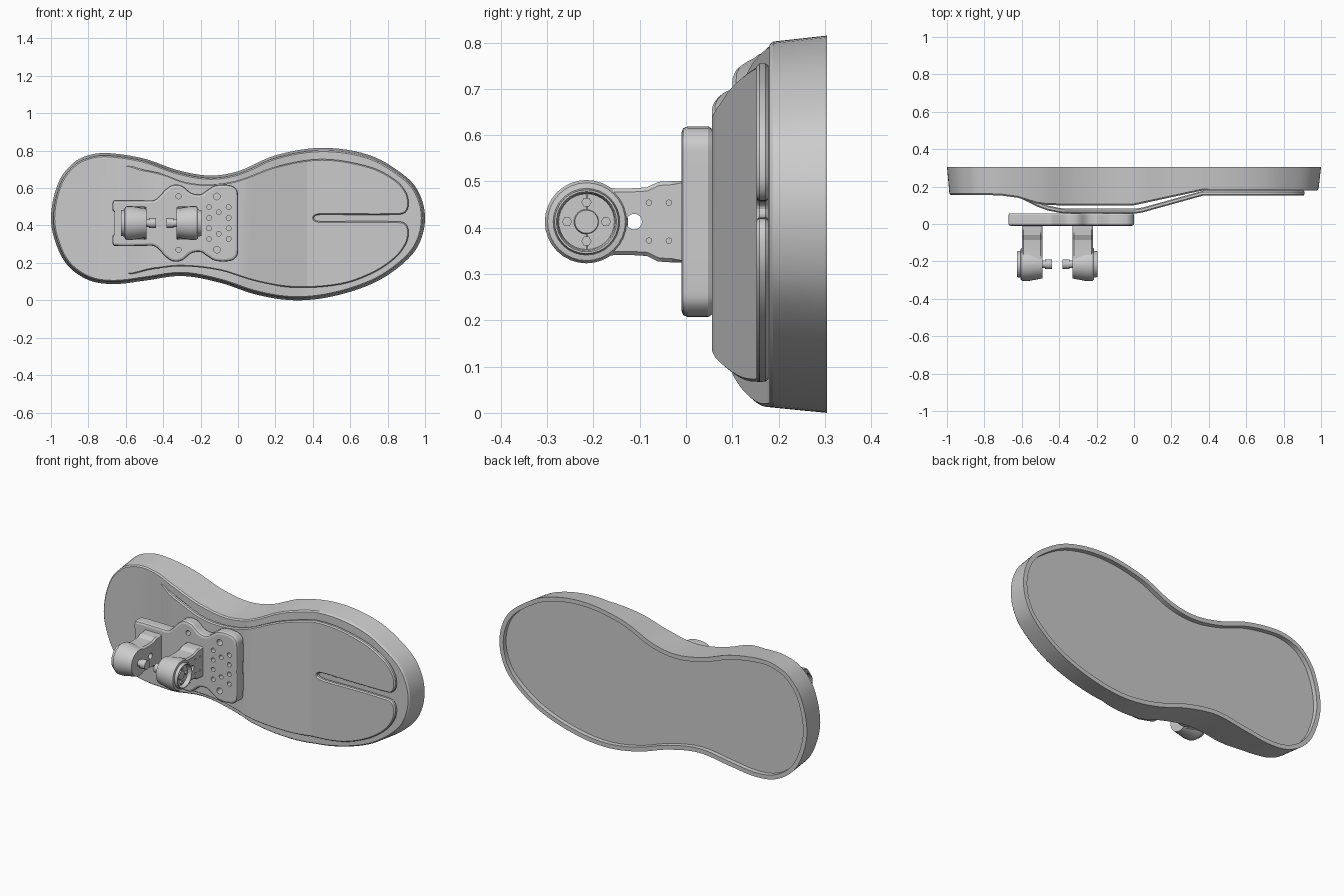
import bpy, bmesh, math
from mathutils import Vector, Matrix
from mathutils.geometry import interpolate_bezier

if "Cube" in bpy.data.objects:
    bpy.data.objects.remove(bpy.data.objects["Cube"])

AXIS_Z = 0.413      # height of the bracket's line of symmetry
MID_X = -0.41       # mirror plane between the two arms


def shade(obj, angle):
    bpy.ops.object.select_all(action='DESELECT')
    obj.select_set(True)
    bpy.context.view_layer.objects.active = obj
    bpy.ops.object.shade_smooth_by_angle(angle=math.radians(angle))


def make_object(name, bm, x=0.0, angle=15):
    bmesh.ops.recalc_face_normals(bm, faces=bm.faces)
    mesh = bpy.data.meshes.new(name)
    bm.to_mesh(mesh)
    bm.free()
    obj = bpy.data.objects.new(name, mesh)
    obj.location.x = x
    bpy.context.collection.objects.link(obj)
    shade(obj, angle)
    return obj


def smooth_loop(points, steps):
    """Closed smooth curve through the points."""
    pts = [Vector(p) for p in points]
    n = len(pts)
    tangent = [(pts[(i + 1) % n] - pts[i - 1]).normalized() for i in range(n)]
    loop = []
    for i in range(n):
        j = (i + 1) % n
        a, b = pts[i], pts[j]
        h = (b - a).length / 3
        loop += [p.to_2d() for p in interpolate_bezier(
            a.to_3d(), (a + tangent[i] * h).to_3d(),
            (b - tangent[j] * h).to_3d(), b.to_3d(), steps + 1)[:-1]]
    return loop


def inset(loop, d):
    """Move a closed loop inwards by d."""
    n = len(loop)
    area = sum(loop[i - 1].cross(loop[i]) for i in range(n))
    side = d if area > 0 else -d
    out = []
    for i in range(n):
        t = (loop[(i + 1) % n] - loop[i - 1]).normalized()
        out.append(loop[i] + Vector((-t.y, t.x)) * side)
    return out


def height(table, x):
    """Piecewise linear profile."""
    if x <= table[0][0]:
        return table[0][1]
    for (x0, y0), (x1, y1) in zip(table, table[1:]):
        if x <= x1:
            return y0 + (y1 - y0) * (x - x0) / (x1 - x0)
    return table[-1][1]


def layered(loop, rings, profile=(), bend_below=9.0):
    """Stack inset copies of a loop along y, cap both ends, bend along x."""
    bm = bmesh.new()
    rows = [[bm.verts.new((p.x, y, p.y)) for p in inset(loop, d)] for d, y in rings]
    n = len(loop)
    for a, b in zip(rows, rows[1:]):
        for i in range(n):
            j = (i + 1) % n
            bm.faces.new((a[i], a[j], b[j], b[i]))
    bm.faces.new(rows[0])
    bm.faces.new(rows[-1])
    for x, _ in profile:
        geom = bm.verts[:] + bm.edges[:] + bm.faces[:]
        bmesh.ops.bisect_plane(bm, geom=geom, dist=1e-5,
                               plane_co=(x, 0, 0), plane_no=(1, 0, 0))
    if profile:
        for v in bm.verts:
            if v.co.y < bend_below:
                v.co.y += height(profile, v.co.x)
    return bm


def add_rod(bm, axis, centre, radius, length, sides=12):
    turn = Matrix.Rotation(math.pi / 2, 4, 'Y' if axis == 'X' else 'X')
    bmesh.ops.create_cone(bm, cap_ends=True, segments=sides, radius1=radius,
                          radius2=radius, depth=length,
                          matrix=Matrix.Translation(centre) @ turn)


def drill(obj, cutter_bm):
    cutter = make_object("hole_cutter", cutter_bm, obj.location.x)
    cutter.hide_render = True
    mod = obj.modifiers.new("holes", 'BOOLEAN')
    mod.operation, mod.solver, mod.object = 'DIFFERENCE', 'EXACT', cutter
    bpy.context.view_layer.objects.active = obj
    bpy.ops.object.modifier_apply(modifier=mod.name)
    bpy.data.objects.remove(cutter)
    shade(obj, 35)


def mirror(obj):
    obj.modifiers.new("pair", 'MIRROR').use_axis[0] = True


# Sole: drafted wall, contoured front and a shallow tray behind
sole_outline = smooth_loop([
    (-1, .44), (-.96, .63), (-.88, .735), (-.79, .778), (-.69, .787), (-.5, .757),
    (-.32, .695), (-.15, .667), (0, .69), (.2, .775), (.45, .815), (.7, .777),
    (.88, .675), (.965, .58), (1, .44), (.965, .295), (.875, .19), (.72, .09),
    (.5, .02), (.3, 0), (.1, .03), (-.1, .095), (-.3, .13), (-.5, .105), (-.66, .087),
    (-.79, .105), (-.9, .175), (-.965, .28)], 6)
sole_front = [(-.78, -.025), (-.7, -.029), (-.62, -.04), (-.52, -.071), (-.46, -.079),
              (-.4, -.08), (0, -.08), (.37, 0)]
bm = layered(sole_outline, [(.026, .28), (.025, .305), (0, .305), (.013, .188), (.02, .18)],
             sole_front, bend_below=.22)
make_object("sole", bm)

# Spring plate with a split toe
plate_outline = smooth_loop([
    (-.64, .715), (-.5, .697), (-.4, .675), (-.28, .632), (-.15, .62), (0, .642),
    (.2, .715), (.45, .755), (.7, .715), (.84, .645), (.9, .575), (.912, .51), (.895, .47),
    (.86, .459), (.6, .457), (.43, .457), (.405, .44), (.43, .423), (.6, .423), (.86, .421),
    (.895, .41), (.912, .37), (.9, .305), (.84, .225), (.72, .145), (.55, .085), (.3, .068),
    (.1, .1), (-.1, .16), (-.3, .182), (-.45, .168), (-.64, .15), (-.65, .3), (-.65, .6)], 5)
plate_front = [(-.64, .155), (-.58, .124), (-.52, .094), (-.46, .072), (-.4, .06),
               (-.37, .056), (.01, .056), (.05, .063), (.37, .152)]
bm = layered(plate_outline, [(.006, 0), (0, .007), (0, .02), (.005, .026)], plate_front)
make_object("spring_plate", bm)

# Mounting bracket with a forked end
half = [(0, 0), (0, .15), (-.008, .18), (-.04, .202), (-.12, .202), (-.165, .177),
        (-.2, .155), (-.25, .162), (-.3, .2), (-.35, .204), (-.39, .178), (-.42, .145),
        (-.45, .123), (-.5, .122), (-.66, .122), (-.67, .112), (-.67, .068), (-.662, .06),
        (-.62, .042), (-.585, .025), (-.575, 0)]
bracket_points = [(x, AXIS_Z + z) for x, z in half]
bracket_points += [(x, AXIS_Z - z) for x, z in half[-2:0:-1]]
bm = layered(smooth_loop(bracket_points, 4),
             [(.014, -.01), (.004, -.006), (0, .004), (0, .048), (.006, .057)])
bracket = make_object("bracket", bm)
holes = bmesh.new()
for side in (-1, 1):
    spots = [(-.155, .085, .013), (-.05, .085, .013), (-.155, .028, .013),
             (-.05, .028, .013), (-.103, .058, .013), (-.113, .142, .018),
             (-.318, .143, .014)]
    for x, z, r in spots:
        add_rod(holes, 'Y', (x, -.01, AXIS_Z + side * z), r, .08)
drill(bracket, holes)

# Arms: necks standing off the bracket
neck_half = [(.01, .088), (-.03, .088), (-.06, .086), (-.085, .074), (-.12, .072),
             (-.15, .072), (-.18, .074), (-.22, .07)]
neck = [(y, AXIS_Z + z) for y, z in neck_half]
neck += [(y, AXIS_Z - z) for y, z in neck_half[::-1]]
bm = layered([Vector(p) for p in neck],
             [(.008, -.19), (0, -.182), (0, -.09), (.008, -.08)])
for v in bm.verts:
    v.co = (v.co.y, v.co.x, v.co.z)
arm = make_object("arms", bm, MID_X)
holes = bmesh.new()
add_rod(holes, 'X', (-.135, -.112, AXIS_Z), .017, .3, 16)
for y in (-.08, -.037):
    for side in (-1, 1):
        add_rod(holes, 'X', (-.19, y, AXIS_Z + side * .041), .006, .03, 8)
drill(arm, holes)
mirror(arm)

# Pivot housings with a recessed outer face and a stub axle
housing = [(.02, 0), (.02, .025), (.028, .027), (.028, .06), (.008, .062), (0, .065),
           (0, .069), (.018, .072), (.02, .084), (.03, .09), (.06, .09), (.135, .076),
           (.135, .02), (.15, .02), (.15, .026), (.186, .026), (.186, 0)]
bm = bmesh.new()
verts = [bm.verts.new((t - .215, -.215, AXIS_Z + r)) for t, r in housing]
edges = [bm.edges.new(pair) for pair in zip(verts, verts[1:])]
bmesh.ops.spin(bm, geom=verts + edges, cent=(0, -.215, AXIS_Z), axis=(1, 0, 0),
               angle=math.tau, steps=32)
bmesh.ops.remove_doubles(bm, verts=bm.verts, dist=1e-4)
mirror(make_object("pivot_housings", bm, MID_X, 30))

# Face bolts
bm = bmesh.new()
for i in range(4):
    a = i * math.pi / 2
    add_rod(bm, 'X', (-.19, -.215 + .042 * math.cos(a), AXIS_Z + .042 * math.sin(a)),
            .011, .018, 6)
mirror(make_object("face_bolts", bm, MID_X, 30))
